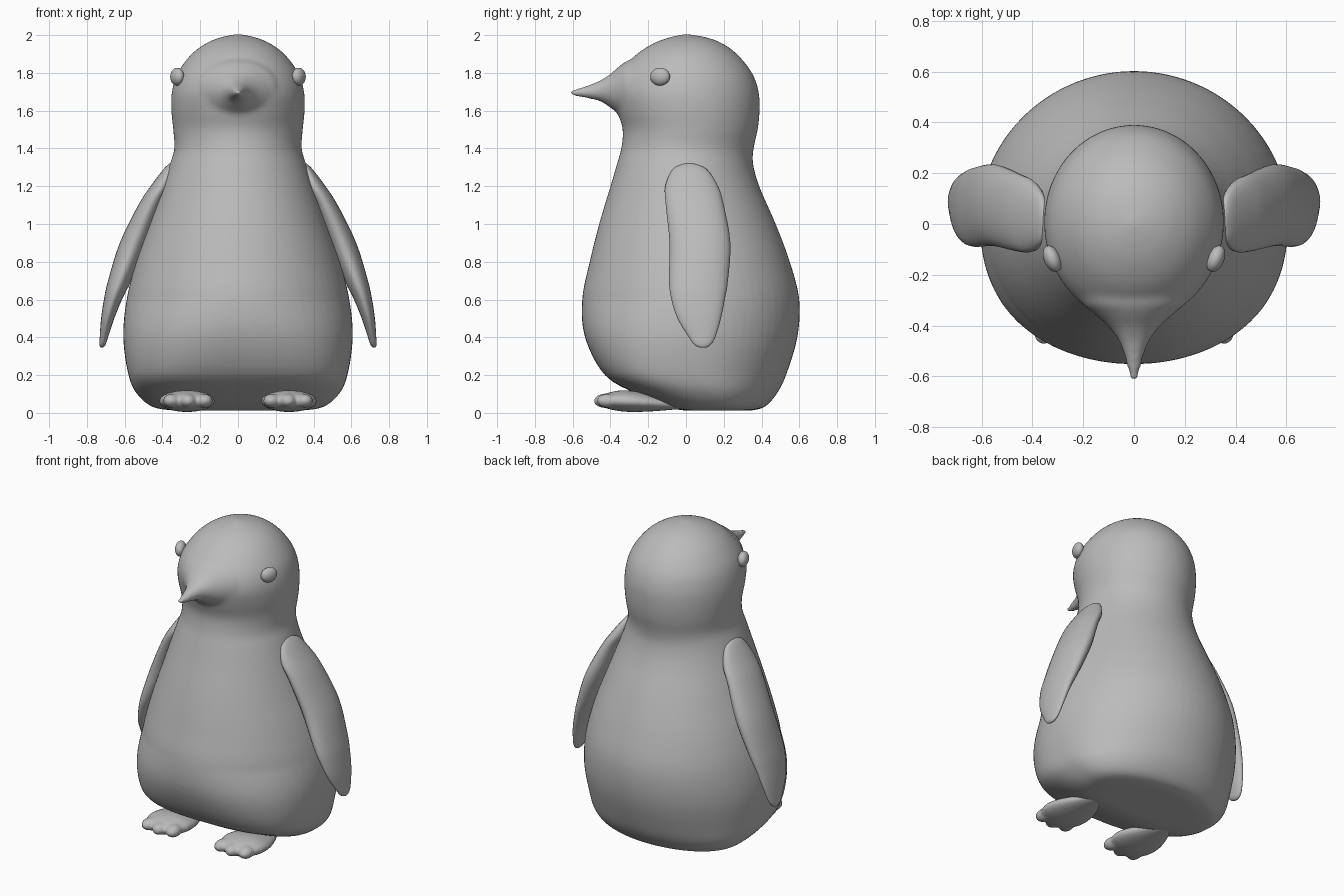
import bpy, bmesh
from math import cos, sin, pi
from mathutils import Matrix

if "Cube" in bpy.data.objects:
    bpy.data.objects.remove(bpy.data.objects["Cube"], do_unlink=True)

grey = bpy.data.materials.new("plain grey")
grey.use_nodes = True
grey.diffuse_color = (0.5, 0.5, 0.5, 1)
grey.node_tree.nodes["Principled BSDF"].inputs["Base Color"].default_value = (0.5, 0.5, 0.5, 1)


def resample(rows, steps=4):
    """Smooth curve through the rows."""
    out = []
    for i in range(len(rows) - 1):
        a, b, c, d = (rows[max(0, min(k, len(rows) - 1))] for k in range(i - 1, i + 3))
        for s in range(steps):
            t = s / steps
            out.append([q + t / 2 * (r - p + t * (2 * p - 5 * q + 4 * r - u + t * (3 * (q - r) + u - p)))
                        for p, q, r, u in zip(a, b, c, d)])
    return out + [list(rows[-1])]


def loft(bm, rows, place, sides=64):
    """Skin closed rings; place(row, cos, sin) gives each point."""
    rings = [[bm.verts.new(place(r, cos(2 * pi * k / sides), sin(2 * pi * k / sides)))
              for k in range(sides)] for r in resample(rows)]
    for low, high in zip(rings, rings[1:]):
        for k in range(sides):
            j = (k + 1) % sides
            bm.faces.new((low[k], low[j], high[j], high[k]))
    bm.faces.new(rings[0][::-1])
    bm.faces.new(rings[-1])


def ball(bm, centre, size, turn=0.0):
    m = Matrix.Translation(centre) @ Matrix.Rotation(turn, 4, "Z") @ Matrix.Diagonal((*size, 1))
    bmesh.ops.create_uvsphere(bm, u_segments=24, v_segments=14, radius=1, matrix=m)


def finish(bm, name, voxel=0, smooth=0, mirror=False):
    if mirror:
        bmesh.ops.scale(bm, vec=(-1, 1, 1), verts=bm.verts)
    bmesh.ops.recalc_face_normals(bm, faces=bm.faces)
    for f in bm.faces:
        f.smooth = True
    mesh = bpy.data.meshes.new(name)
    bm.to_mesh(mesh)
    bm.free()
    mesh.materials.append(grey)
    ob = bpy.data.objects.new(name, mesh)
    bpy.context.collection.objects.link(ob)
    if voxel:
        fuse = ob.modifiers.new("fuse", "REMESH")
        fuse.mode, fuse.voxel_size, fuse.use_smooth_shade = "VOXEL", voxel, True
        soft = ob.modifiers.new("soften", "SMOOTH")
        soft.factor, soft.iterations = 0.5, smooth


def body_point(r, c, s):
    """Rounded at the back, with squarer front corners near the ground."""
    power = 1 - 0.3 * max(0, min(1, (0.6 - r[0]) / 0.4))
    if s < 0:
        c, s = (1 if c > 0 else -1) * abs(c) ** power, -abs(s) ** power
    return r[1] * c, (r[2] + r[3]) / 2 + (r[3] - r[2]) / 2 * s, r[0]


def upright_point(r, c, s):
    return r[1] * c, r[0], (r[2] + r[3]) / 2 + (r[2] - r[3]) / 2 * s


def foot_point(r, c, s):
    x, y, z = upright_point(r, c, s)
    return x + 0.27, y, z


def flipper_point(r, c, s):
    return r[1] + r[2] * c, (r[3] + r[4]) / 2 + (r[4] - r[3]) / 2 * s, r[0]


# Body and head: height, half width, front y, back y
body_rows = [
    (0.012, 0.33, 0.0, 0.34), (0.03, 0.45, -0.1, 0.415), (0.1, 0.535, -0.26, 0.48),
    (0.2, 0.58, -0.43, 0.53), (0.4, 0.608, -0.535, 0.59), (0.6, 0.59, -0.55, 0.6),
    (0.8, 0.54, -0.51, 0.55), (1.0, 0.47, -0.46, 0.475), (1.2, 0.4, -0.4, 0.388),
    (1.32, 0.36, -0.365, 0.355), (1.4, 0.337, -0.343, 0.358), (1.5, 0.343, -0.335, 0.38),
    (1.6, 0.353, -0.365, 0.39), (1.7, 0.35, -0.385, 0.385), (1.8, 0.32, -0.35, 0.35),
    (1.9, 0.246, -0.26, 0.27), (1.96, 0.163, -0.165, 0.185), (1.99, 0.085, -0.08, 0.1),
    (2.005, 0.01, -0.01, 0.01)]
# Beak: y, half width, top z, bottom z
beak_rows = [
    (-0.1, 0.18, 1.85, 1.6), (-0.2, 0.2, 1.875, 1.58), (-0.3, 0.21, 1.868, 1.565),
    (-0.35, 0.16, 1.838, 1.58), (-0.4, 0.105, 1.795, 1.615), (-0.45, 0.066, 1.763, 1.648),
    (-0.5, 0.044, 1.742, 1.66), (-0.56, 0.029, 1.722, 1.672), (-0.612, 0.016, 1.71, 1.68)]
bm = bmesh.new()
loft(bm, body_rows, body_point)
loft(bm, beak_rows, upright_point)
finish(bm, "body_with_beak", 0.013, 12)

# Flipper: height, centre x, half thickness, front y, back y
flipper_rows = [
    (1.32, 0.355, 0.008, -0.01, 0.04), (1.29, 0.365, 0.03, -0.07, 0.11),
    (1.2, 0.405, 0.058, -0.11, 0.17), (1.1, 0.462, 0.066, -0.107, 0.2),
    (0.9, 0.55, 0.076, -0.087, 0.235), (0.7, 0.626, 0.062, -0.09, 0.222),
    (0.6, 0.662, 0.048, -0.077, 0.205), (0.5, 0.69, 0.035, -0.045, 0.185),
    (0.4, 0.71, 0.022, 0.015, 0.155), (0.36, 0.717, 0.016, 0.045, 0.13),
    (0.345, 0.72, 0.006, 0.075, 0.105)]
# Foot web: y, half width, top z, bottom z
foot_rows = [
    (-0.445, 0.09, 0.09, 0.035), (-0.4, 0.125, 0.11, 0.018), (-0.32, 0.148, 0.12, 0.006),
    (-0.22, 0.135, 0.105, 0.006), (-0.1, 0.085, 0.08, 0.014), (0.02, 0.02, 0.055, 0.025)]

for side, mirror in (("left", False), ("right", True)):
    bm = bmesh.new()
    loft(bm, flipper_rows, flipper_point, 28)
    finish(bm, side + "_flipper", mirror=mirror)

    bm = bmesh.new()
    ball(bm, (0.322, -0.137, 1.78), (0.033, 0.055, 0.047), -0.4)
    finish(bm, side + "_eye", mirror=mirror)

    # Webbed foot with three shallow toes
    bm = bmesh.new()
    loft(bm, foot_rows, foot_point, 28)
    for x, y in ((0.18, -0.41), (0.265, -0.425), (0.35, -0.41)):
        ball(bm, (x, y, 0.064), (0.046, 0.064, 0.038), (x - 0.265) * 2)
    finish(bm, side + "_foot", 0.01, 4, mirror)
